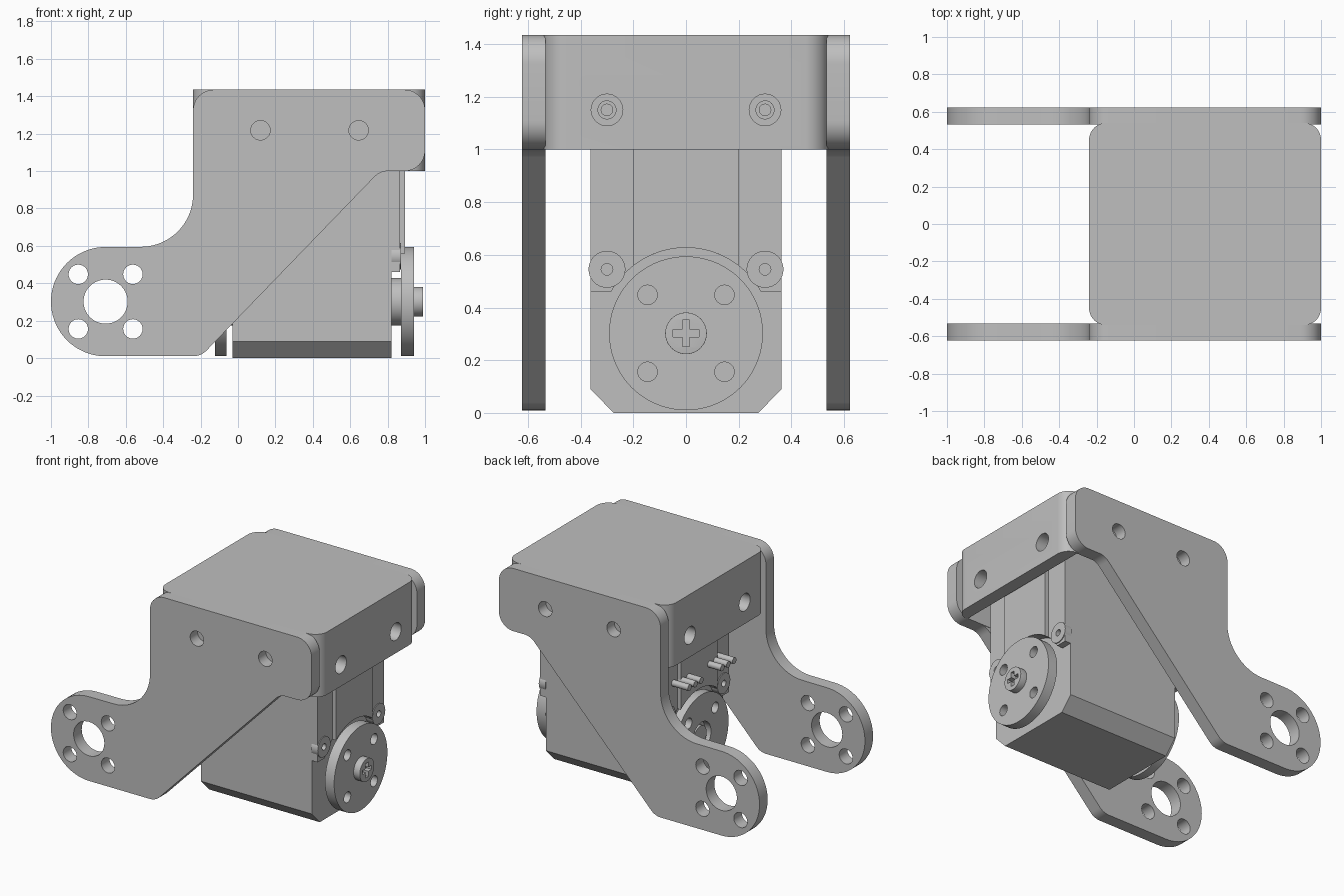
import bpy, bmesh
from math import sin, cos, radians
from mathutils import Matrix

default = bpy.data.objects.get("Cube")
if default:
    bpy.data.objects.remove(default, do_unlink=True)

GREY = (0.52, 0.52, 0.52, 1)
metal = bpy.data.materials.new("plain_grey")
metal.use_nodes = True
metal.diffuse_color = GREY
metal.node_tree.nodes["Principled BSDF"].inputs["Base Color"].default_value = GREY

# Local (u, v, depth) axes written as world columns
FRAMES = {
    "x": Matrix(((0, 0, 1, 0), (1, 0, 0, 0), (0, 1, 0, 0), (0, 0, 0, 1))),
    "y": Matrix(((1, 0, 0, 0), (0, 0, 1, 0), (0, 1, 0, 0), (0, 0, 0, 1))),
    "z": Matrix.Identity(4),
}


def arc(u, v, r, a, b, n=12):
    steps = [radians(a + (b - a) * i / n) for i in range(n + 1)]
    return [(u + r * cos(t), v + r * sin(t)) for t in steps]


def circle(u, v, r, n=40):
    return arc(u, v, r, 0, 360, n)[:-1]


def rect(u0, v0, u1, v1):
    return [(u0, v0), (u1, v0), (u1, v1), (u0, v1)]


def four_holes(u, v, step, r):
    return [circle(u + a * step, v + b * step, r, 24) for a in (-1, 1) for b in (-1, 1)]


def bake(obj):
    """Replace an object's mesh by its result with modifiers."""
    deps = bpy.context.evaluated_depsgraph_get()
    mesh = bpy.data.meshes.new_from_object(obj.evaluated_get(deps))
    obj.modifiers.clear()
    obj.data = mesh


def prism(name, loops, axis, lo, hi):
    """Extrude an outline with holes along an axis from lo to hi."""
    curve = bpy.data.curves.new(name, "CURVE")
    curve.dimensions, curve.fill_mode = "2D", "BOTH"
    curve.extrude = (hi - lo) / 2
    for loop in loops:
        spline = curve.splines.new("POLY")
        spline.points.add(len(loop) - 1)
        for p, (u, v) in zip(spline.points, loop):
            p.co = (u, v, 0, 1)
        spline.use_cyclic_u = True
    temp = bpy.data.objects.new(name + "_outline", curve)
    bpy.context.collection.objects.link(temp)
    deps = bpy.context.evaluated_depsgraph_get()
    mesh = bpy.data.meshes.new_from_object(temp.evaluated_get(deps))
    bpy.data.objects.remove(temp, do_unlink=True)
    bm = bmesh.new()
    bm.from_mesh(mesh)
    bmesh.ops.remove_doubles(bm, verts=bm.verts, dist=0.0002)
    bm.transform(FRAMES[axis] @ Matrix.Translation((0, 0, (lo + hi) / 2)))
    bmesh.ops.recalc_face_normals(bm, faces=bm.faces)
    bm.to_mesh(mesh)
    bm.free()
    mesh.name = name
    mesh.materials.clear()
    mesh.materials.append(metal)
    obj = bpy.data.objects.new(name, mesh)
    bpy.context.collection.objects.link(obj)
    return obj


def cut(obj, cutter):
    mod = obj.modifiers.new("cut", "BOOLEAN")
    mod.operation, mod.solver, mod.object = "DIFFERENCE", "EXACT", cutter
    bake(obj)
    bpy.data.objects.remove(cutter, do_unlink=True)


# Bracket side plates with a rounded arm and horn mounting holes
AXLE = 0.302
side = (
    arc(-0.13, 1.325, 0.11, 90, 180)
    + arc(-0.52, 0.875, 0.28, 0, -90, 20)
    + arc(-0.708, AXLE, 0.292, 90, 270, 36)
    + arc(-0.24, 0.11, 0.1, -90, -45, 6)
    + arc(0.802, 0.9, 0.1, 135, 90, 6)
    + arc(0.89, 1.11, 0.11, -90, 0)
    + arc(0.89, 1.325, 0.11, 0, 90)
)
side_holes = [circle(-0.708, AXLE, 0.118)] + four_holes(-0.708, AXLE, 0.146, 0.052)
side_holes += [circle(x, 1.218, 0.052, 24) for x in (0.12, 0.645)]
prism("side_plate_right", [side] + side_holes, "y", -0.622, -0.533)
prism("side_plate_left", [side] + side_holes, "y", 0.533, 0.622)

# Bracket top and end flanges, open underneath
R = 0.09
footprint = (
    arc(1 - R, 0.54 - R, R, 0, 90)
    + arc(-0.24 + R, 0.54 - R, R, 90, 180)
    + arc(-0.24 + R, -0.54 + R, R, 180, 270)
    + arc(1 - R, -0.54 + R, R, 270, 360)
)
prism("bracket_top", [footprint], "z", 1.35, 1.435)
walls = prism("bracket_flanges", [footprint, rect(-0.15, -0.53, 0.91, 0.53)], "z", 1.0, 1.35)
for y in (-0.3, 0.3):
    cut(walls, prism("drill", [circle(y, 1.15, 0.06, 32)], "x", -0.5, 1.3))
# Side windows so the side plate holes look through to the motor
for x in (0.12, 0.645):
    cut(walls, prism("drill", [circle(x, 1.218, 0.052, 24)], "y", -0.8, 0.8))

# Motor body with chamfered bottom edges
body = [(-0.275, 0), (0.275, 0), (0.362, 0.09), (0.362, 1.345), (-0.362, 1.345), (-0.362, 0.09)]
prism("motor_body", [body], "x", -0.03, 0.82)

# Motor covers, arched around the horns, with screw bosses
cover = [(0.362, 1.345), (0.362, 0.46)] + arc(0, AXLE, 0.325, 29, 151, 36)
cover += [(-0.362, 0.46), (-0.362, 1.345)]
rib = [(0.2, 1.345)] + arc(0, AXLE, 0.325, 52, 128, 24) + [(-0.2, 1.345)]
screw_holes = [circle(y, z, 0.022, 20) for y in (-0.3, 0.3) for z in (0.545, 1.15)]
for label, inner, mid, outer in (("front", 0.82, 0.865, 0.893), ("back", -0.03, -0.075, -0.1)):
    prism(label + "_cover", [cover] + screw_holes, "x", min(inner, mid), max(inner, mid))
    prism(label + "_cover_rib", [rib], "x", min(mid, outer), max(mid, outer))
    for y in (-0.3, 0.3):
        for z, r in ((0.545, 0.07), (1.15, 0.036)):
            tip = mid + (0.006 if mid > inner else -0.006)
            prism(label + "_screw_boss", [circle(y, z, r, 32), circle(y, z, 0.022, 20)],
                  "x", min(inner, tip), max(inner, tip))

# Output horn disc, hub and cross-head screw
horn_holes = four_holes(0, AXLE, 0.146, 0.037)
prism("front_horn", [circle(0, AXLE, 0.292, 72)] + horn_holes, "x", 0.872, 0.942)
prism("front_horn_hub", [circle(0, AXLE, 0.127)], "x", 0.82, 0.873)
screw = prism("horn_screw", [circle(0, AXLE, 0.079)], "x", 0.93, 0.99)
bevel = screw.modifiers.new("round", "BEVEL")
bevel.width, bevel.segments, bevel.limit_method = 0.025, 4, "ANGLE"
bake(screw)
a, b = 0.05, 0.014
cross = [(b, b), (b, a), (-b, a), (-b, b), (-a, b), (-a, -b),
         (-b, -b), (-b, -a), (b, -a), (b, -b), (a, -b), (a, b)]
cut(screw, prism("cross", [[(u, v + AXLE) for u, v in cross]], "x", 0.95, 1.1))

# Idler horn on the back
prism("back_horn", [circle(0, AXLE, 0.292, 72), circle(0, AXLE, 0.1)] + horn_holes, "x", -0.122, -0.062)
prism("back_horn_hub", [circle(0, AXLE, 0.127)], "x", -0.075, -0.03)
prism("back_horn_screw", [circle(0, AXLE, 0.07)], "x", -0.11, -0.06)

# Two rows of connector pins
for group in (-0.18, 0.18):
    for step in (-1, 0, 1):
        prism("connector_pin", [circle(group + step * 0.065, 0.755, 0.022, 16)], "x", -0.2, -0.07)

# Smooth curved walls, keep edges crisp
for obj in bpy.context.view_layer.objects:
    obj.select_set(obj.type == "MESH" and metal.name in obj.data.materials)
bpy.context.view_layer.objects.active = walls
bpy.ops.object.shade_smooth_by_angle(angle=radians(30))
